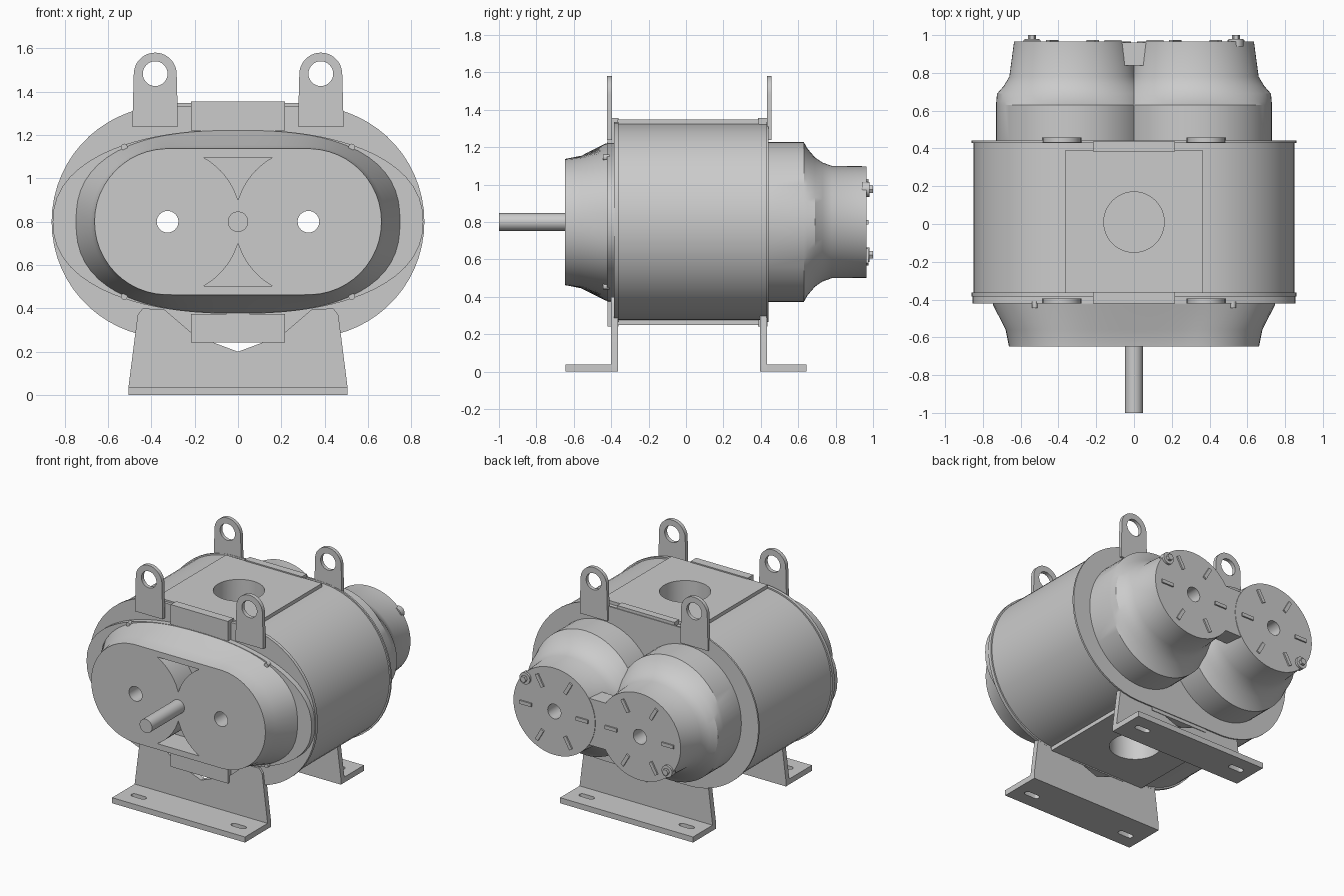
import bpy, bmesh, math
from math import sin, cos, pi, sqrt

if "Cube" in bpy.data.objects:
    bpy.data.objects.remove(bpy.data.objects["Cube"])

CX, CZ = 0.325, 0.8      # rotor axis offset and height
N = 96


def loft(name, rings, smooth=True):
    bm = bmesh.new()
    vs = [[bm.verts.new(p) for p in r] for r in rings]
    n = len(rings[0])
    for a, b in zip(vs, vs[1:]):
        for i in range(n):
            j = (i + 1) % n
            bm.faces.new((a[i], a[j], b[j], b[i]))
    bm.faces.new(vs[0])
    bm.faces.new(vs[-1][::-1])
    bmesh.ops.recalc_face_normals(bm, faces=bm.faces)
    me = bpy.data.meshes.new(name)
    bm.to_mesh(me)
    bm.free()
    ob = bpy.data.objects.new(name, me)
    bpy.context.collection.objects.link(ob)
    if smooth:
        shade(ob)
    return ob


def select(ob):
    bpy.ops.object.select_all(action='DESELECT')
    ob.select_set(True)
    bpy.context.view_layer.objects.active = ob


def shade(ob):
    select(ob)
    bpy.ops.object.shade_smooth_by_angle(angle=math.radians(25))


def prism(name, pts, a, b, axis='y'):
    put = (lambda u, v, t: (u, t, v)) if axis == 'y' else (lambda u, v, t: (u, v, t))
    return loft(name, [[put(u, v, t) for u, v in pts] for t in (a, b)])


def box(name, x0, x1, y0, y1, z0, z1):
    return prism(name, [(x0, z0), (x1, z0), (x1, z1), (x0, z1)], y0, y1)


def ellipse(cx, cy, rx, ry=None, n=48):
    ry = ry or rx
    return [(cx + rx * cos(2 * pi * i / n), cy + ry * sin(2 * pi * i / n)) for i in range(n)]


def stadium(r, cx=CX):
    pts = []
    for i in range(N):
        c, s = cos(2 * pi * i / N), sin(2 * pi * i / N)
        if abs(s) * cx >= r * abs(c):
            d = r / abs(s)
        else:
            k = abs(c) * cx
            d = k + sqrt(k * k - cx * cx + r * r)
        pts.append((d * c, CZ + d * s))
    return pts


def oval(a, b, e):
    pts = []
    for i in range(N):
        c, s = cos(2 * pi * i / N), sin(2 * pi * i / N)
        d = (abs(c / a) ** e + abs(s / b) ** e) ** (-1 / e)
        pts.append((d * c, CZ + d * s))
    return pts


def cut(ob, cutters):
    for c in cutters:
        select(ob)
        m = ob.modifiers.new("cut", 'BOOLEAN')
        m.operation, m.solver, m.object = 'DIFFERENCE', 'EXACT', c
        bpy.ops.object.modifier_apply(modifier=m.name)
    shade(ob)


# Cutters: shaft bores, top and bottom ports, pockets between the front discs
bores = [prism("bore_cutter", ellipse(s * CX, CZ, 0.05, n=32), -1.2, 1.2) for s in (-1, 1)]
ports = [prism("port_cutter", ellipse(0, 0.01, 0.16), z0, z1, 'z')
         for z0, z1 in ((1.13, 1.5), (0.1, 0.47))]
pockets = []
for s in (-1, 1):
    R = 0.34
    half = [(x, sqrt(R * R - (CX + x) ** 2)) for x in [-0.16 + 0.02 * k for k in range(9)]]
    pts = half + [(-x, z) for x, z in half[-2::-1]]
    pockets.append(prism("pocket_cutter", [(x, CZ + s * z) for x, z in pts], -0.8, -0.47))

# Main casing and end flanges
casing = prism("casing", stadium(0.525), -0.37, 0.435)
cut(casing, bores + ports)
for nm, y0, y1 in (("front_flange", -0.385, -0.362), ("rear_flange", 0.43, 0.442)):
    cut(prism(nm, stadium(0.535), y0, y1), bores)
cut(prism("front_cover_rim", oval(0.855, 0.425, 2.25), -0.422, -0.38), bores)

# Tapered front cover with two flush discs
base, face = oval(0.75, 0.424, 2.5), stadium(0.337)
rings = []
for y, f in ((-0.41, 0), (-0.43, 0.05), (-0.56, 0.8), (-0.648, 1)):
    rings.append([(a[0] + (b[0] - a[0]) * f, y, a[1] + (b[1] - a[1]) * f)
                  for a, b in zip(base, face)])
cut(loft("front_cover", rings), bores + pockets)
prism("drive_shaft", ellipse(0, CZ, 0.047), -1.0, -0.46)
for sx in (-1, 1):
    for z in (0.455, 1.145):
        prism("cover_bolt", ellipse(sx * 0.525, z, 0.015, n=12), -0.445, -0.41)

# Port pads with narrower end tabs, top and bottom
for nm, z0, z1, t0, t1 in (("top", 1.28, 1.347, 1.22, 1.355), ("bottom", 0.25, 0.32, 0.242, 0.375)):
    cut(box(nm + "_pad", -0.365, 0.365, -0.365, 0.39, z0, z1), ports)
    box(nm + "_front_tab", -0.217, 0.217, -0.42, -0.36, t0, t1)
    box(nm + "_rear_tab", -0.217, 0.217, 0.385, 0.437, t0, t1)

# Rear gear housings, ribs and plugs
for s in (-1, 1):
    prof = [(0.44, .405, .427), (0.63, .405, .427), (0.65, .404, .392), (0.69, .4, .345),
            (0.73, .365, .318), (0.78, .335, .3), (0.965, .31, .298)]
    rings = [[(x, y, z) for x, z in ellipse(s * CX, CZ, rx, rz, 64)] for y, rx, rz in prof]
    cut(loft("rear_housing", rings), bores)
    for k in range(6):
        a = k * pi / 3
        pts = [(s * CX + u * cos(a) - v * sin(a), CZ + u * sin(a) + v * cos(a))
               for u, v in ((.17, -.012), (.26, -.012), (.26, .012), (.17, .012))]
        prism("end_rib", pts, 0.955, 0.975)
    px, pz = s * 0.54, CZ + s * 0.175
    prism("plug_boss", ellipse(px, pz, 0.04, n=24), 0.94, 0.98)
    prism("plug_head", ellipse(px, pz, 0.022, n=6), 0.97, 1.0)
prism("housing_web", [(-.1, .64), (.1, .64), (.1, .96), (-.1, .96)], 0.84, 0.962)

# Support legs with slotted feet, and lifting lugs
outline = [(0.505, 0.0), (0.505, 0.04), (0.463, 0.37), (0.44, 0.4), (0.34, 0.395), (0.2, 0.275)]
leg = outline + [(0, 0.2)] + [(-x, z) for x, z in outline[::-1]]
for nm, s, yl, lug in (("front", -1, (-0.4, -0.363), (-0.422, -0.395)),
                       ("rear", 1, (0.395, 0.433), (0.432, 0.457))):
    prism(nm + "_leg", leg, *yl)
    ya, yb = sorted((s * 0.395, s * 0.63 + 0.015 * s))
    foot = box(nm + "_foot", -0.505, 0.505, ya, yb, 0, 0.038)
    slots = []
    for sx in (-1, 1):
        pts = [(sx * 0.38 + (0.035 if cos(a) > 0 else -0.035) + 0.02 * cos(a),
                s * 0.535 + 0.02 * sin(a)) for a in [(i + .5) * pi / 12 for i in range(24)]]
        slots.append(prism("slot_cutter", pts, -0.1, 0.1, 'z'))
    cut(foot, slots)
    for c in slots:
        bpy.data.objects.remove(c)
    for sx in (-1, 1):
        x0 = sx * 0.382
        pts = [(x0 + 0.104, 1.238), (x0 + 0.104, 1.3)]
        pts += [(x0 + 0.099 * cos(i * pi / 24), 1.481 + 0.099 * sin(i * pi / 24)) for i in range(25)]
        pts += [(x0 - 0.104, 1.3), (x0 - 0.104, 1.238)]
        eye = prism("eye_cutter", ellipse(x0, 1.483, 0.057), -1, 1)
        cut(prism(nm + "_lifting_lug", pts, *lug), [eye])
        bpy.data.objects.remove(eye)

for c in bores + ports + pockets:
    bpy.data.objects.remove(c)
